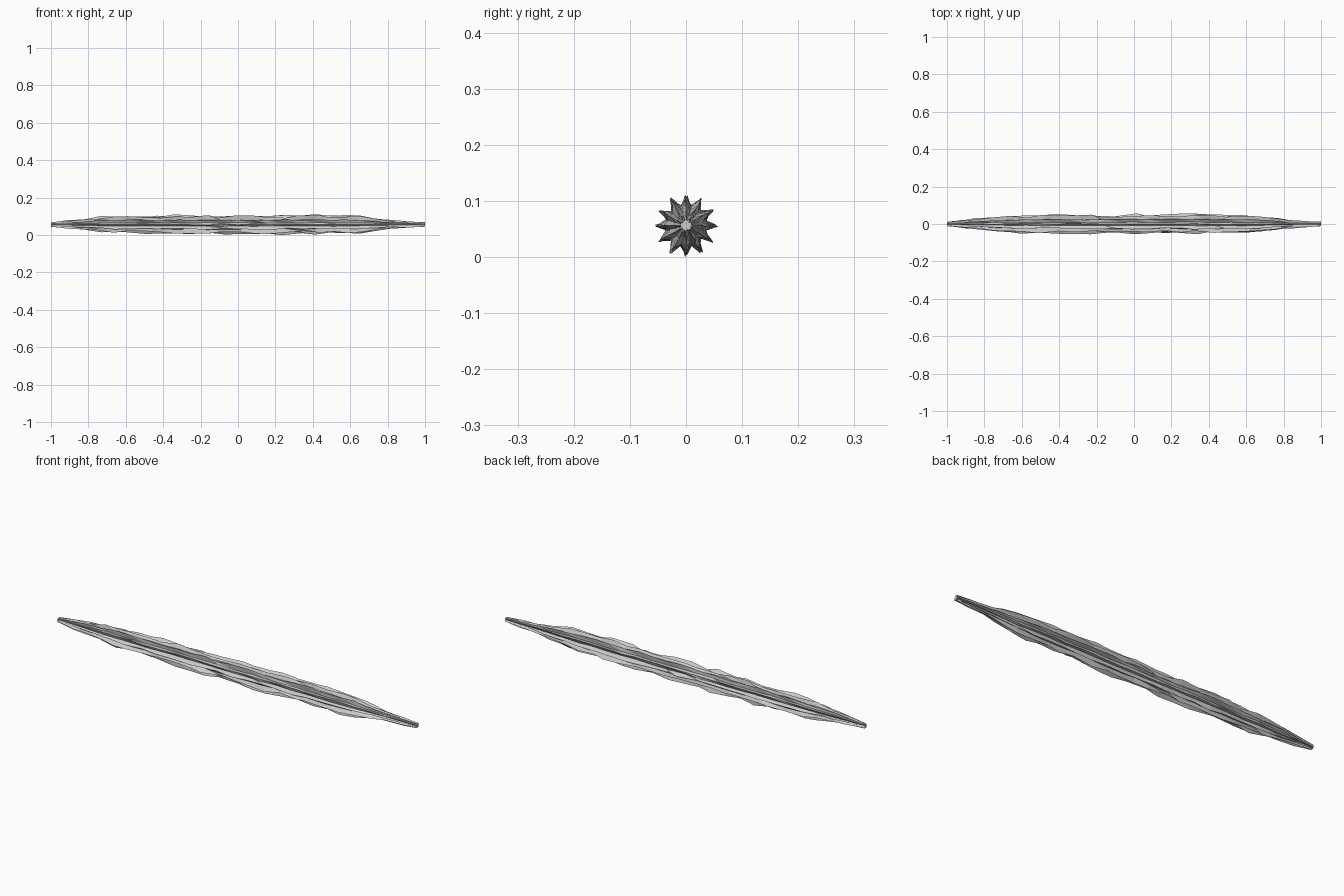
import bpy, bmesh, math, random

if "Cube" in bpy.data.objects:
    bpy.data.objects.remove(bpy.data.objects["Cube"])

random.seed(7)
RIDGES, SECTIONS, CENTRE_Z = 12, 24, 0.06

# ridge radius along the length
PROFILE = [(-1, .012), (-.87, .027), (-.7, .043), (-.5, .049), (-.2, .050), (.1, .050),
           (.5, .050), (.68, .044), (.8, .025), (1, .012)]


def radius(x):
    for (x0, r0), (x1, r1) in zip(PROFILE, PROFILE[1:]):
        if x <= x1 + 1e-6:
            return r0 + (r1 - r0) * (x - x0) / (x1 - x0)
    return PROFILE[-1][1]


# jagged fluted spindle lofted through star-shaped sections
bm = bmesh.new()
rings = []
n = RIDGES * 2
for i in range(SECTIONS + 1):
    end = i in (0, SECTIONS)
    base = -1 + 2 * i / SECTIONS
    ring = []
    for k in range(n):
        x = base if end else base + random.uniform(-.022, .022)
        r = radius(x)
        if k % 2 == 0:
            r *= random.uniform(.82, 1.15)
        else:
            r *= random.uniform(.58, .76)
        a = math.tau * k / n + (0 if end else random.uniform(-.05, .05))
        ring.append(bm.verts.new((x, r * math.cos(a), CENTRE_Z + r * math.sin(a))))
    rings.append(ring)

for a, b in zip(rings, rings[1:]):
    for k in range(n):
        j = (k + 1) % n
        # split each strip along its fold for crisp flat facets
        bm.faces.new((a[k], b[k], b[j]))
        bm.faces.new((a[k], b[j], a[j]))

# blunt end caps
bm.faces.new(rings[0])
bm.faces.new(rings[-1])
bmesh.ops.recalc_face_normals(bm, faces=bm.faces)

# rest on the ground plane
low = min(v.co.z for v in bm.verts)
for v in bm.verts:
    v.co.z -= low

mesh = bpy.data.meshes.new("jagged_spindle")
bm.to_mesh(mesh)
bm.free()
obj = bpy.data.objects.new("jagged_spindle", mesh)
bpy.context.collection.objects.link(obj)
